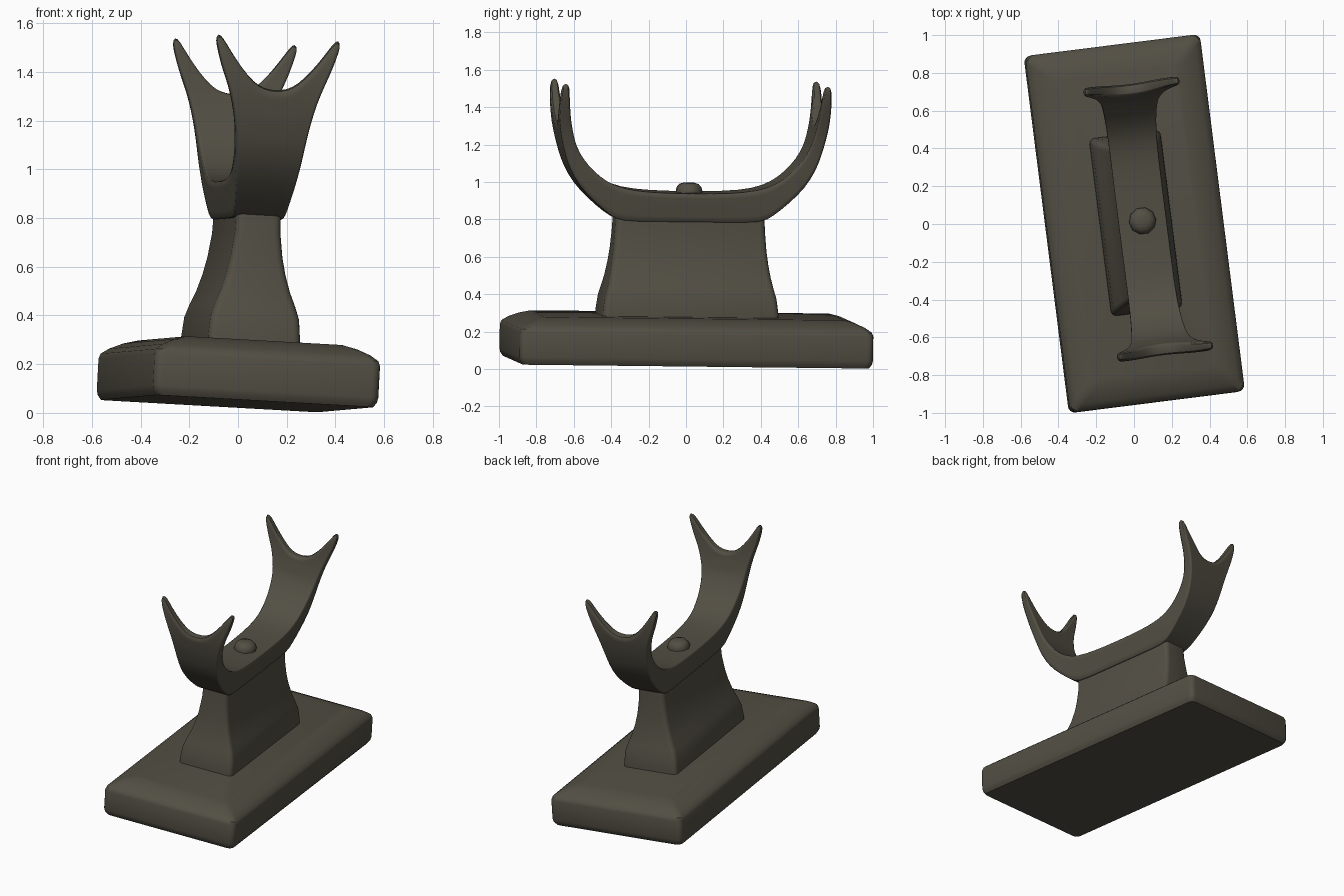
import bpy, bmesh, math
from mathutils import Matrix, Vector

if "Cube" in bpy.data.objects:
    bpy.data.objects.remove(bpy.data.objects["Cube"])

mat = bpy.data.materials.new("dark_olive_brown")
mat.diffuse_color = (0.085, 0.077, 0.057, 1)
mat.use_nodes = True
mat.node_tree.nodes["Principled BSDF"].inputs["Base Color"].default_value = mat.diffuse_color

# The whole model is turned about 7 degrees and leans slightly
LEAN = Vector((0, 0, 1)).rotation_difference(Vector((0.054, 0.018, 1)))
POSE = (Matrix.Translation((-0.004, 0, 0.038)) @ LEAN.to_matrix().to_4x4()
        @ Matrix.Rotation(math.radians(7.2), 4, 'Z'))


def finish(name, bm, angle=35, subsurf=0):
    bmesh.ops.recalc_face_normals(bm, faces=bm.faces[:])
    me = bpy.data.meshes.new(name)
    bm.transform(POSE)
    bm.to_mesh(me)
    bm.free()
    me.materials.append(mat)
    ob = bpy.data.objects.new(name, me)
    bpy.context.collection.objects.link(ob)
    if subsurf:
        m = ob.modifiers.new("smooth", 'SUBSURF')
        m.levels = m.render_levels = subsurf
    bpy.ops.object.select_all(action='DESELECT')
    ob.select_set(True)
    bpy.context.view_layer.objects.active = ob
    bpy.ops.object.shade_smooth_by_angle(angle=math.radians(angle))
    return ob


def rounded_rect(hx, hy, r, steps=4):
    pts = []
    for k, (sx, sy) in enumerate([(1, 1), (-1, 1), (-1, -1), (1, -1)]):
        for i in range(steps + 1):
            a = math.pi / 2 * (k + i / steps)
            pts.append((sx * (hx - r) + r * math.cos(a), sy * (hy - r) + r * math.sin(a)))
    return pts


def loft(bm, rings):
    rows = [[bm.verts.new(p) for p in ring] for ring in rings]
    n = len(rows[0])
    for a, b in zip(rows, rows[1:]):
        for i in range(n):
            j = (i + 1) % n
            bm.faces.new((a[i], a[j], b[j], b[i]))
    bm.faces.new(rows[0][::-1])
    bm.faces.new(rows[-1])


def rect_loft(name, sections, r):
    bm = bmesh.new()
    loft(bm, [[(x, y, z) for x, y in rounded_rect(hx, hy, r)] for z, hx, hy in sections])
    return finish(name, bm)


def lerp(table, v):
    if v <= table[0][0]:
        return table[0][1]
    for (a, p), (b, q) in zip(table, table[1:]):
        if v <= b:
            return p + (q - p) * (v - a) / (b - a)
    return table[-1][1]


# Base slab with softened top edge
rect_loft("base", [(0, .45, .935), (.02, .463, .948), (.04, .467, .952), (.17, .467, .952),
                   (.19, .46, .945), (.212, .43, .915), (.235, .38, .865),
                   (.25, .325, .81)], .035)

# Waisted stem
rect_loft("stem", [(.2, .19, .475), (.27, .19, .473), (.35, .183, .462), (.40, .167, .448),
                   (.46, .143, .434), (.53, .122, .422), (.6, .107, .413), (.7, .094, .405),
                   (.79, .092, .40)], .03)

# Cradle: a strip curving up at both ends into two forked arms
HALF_W = [(.76, .107), (.86, .122), (.95, .133), (1.05, .141), (1.155, .156), (1.25, .18),
          (1.31, .202), (1.37, .23), (1.49, .265)]
FORK = [(0, 1.28), (.25, 1.287), (.45, 1.31), (.64, 1.37), (.78, 1.435), (.87, 1.49),
        (.94, 1.505), (1, 1.48)]
INNER_Y = [(1.155, .63), (1.25, .658), (1.35, .675), (1.5, .688)]
OUTER_Y = [(1.04, .665), (1.15, .702), (1.28, .728), (1.4, .733), (1.5, .726)]
INNER = [(0, .907), (.2, .91), (.36, .925), (.46, .965), (.53, 1.02), (.59, 1.085)]
OUTER = [(0, .755), (.2, .755), (.385, .755), (.44, .79), (.525, .86), (.61, .945)]
COLS = [s * u for s, u in [(-1, u) for u, _ in FORK[:0:-1]] + [(1, u) for u, _ in FORK]]


def half_sheet(low, table, z0, min_w):
    rows = [[(u * max(min_w, lerp(HALF_W, z)), y, z) for u in COLS] for y, z in low]
    for t in range(7):
        row = []
        for u in COLS:
            z = z0 + (lerp(FORK, abs(u)) - z0) * t / 6
            row.append((u * lerp(HALF_W, z), lerp(table, z), z))
        rows.append(row)
    return rows


def whole_sheet(rows):
    back = [[(x, -y, z) for x, y, z in r] for r in rows[:0:-1]]
    return back + rows


bm = bmesh.new()
sheets = [[[bm.verts.new(p) for p in r] for r in whole_sheet(half_sheet(*args))]
          for args in ((INNER, INNER_Y, 1.155, .132), (OUTER, OUTER_Y, 1.04, 0))]
for s in sheets:
    for a, b in zip(s, s[1:]):
        for i in range(len(COLS) - 1):
            bm.faces.new((a[i], a[i + 1], b[i + 1], b[i]))


def border(s):
    return (s[0] + [r[-1] for r in s[1:-1]] + s[-1][::-1] + [r[0] for r in s[-2:0:-1]])


p, q = border(sheets[0]), border(sheets[1])
for i in range(len(p)):
    j = (i + 1) % len(p)
    bm.faces.new((p[i], p[j], q[j], q[i]))
finish("cradle", bm, 60, 1)

# Small stud in the middle of the cradle
bm = bmesh.new()
loft(bm, [[(r * math.cos(k * math.pi / 5), r * math.sin(k * math.pi / 5), z) for k in range(10)]
          for z, r in ((.88, .072), (.92, .072), (.938, .066), (.953, .052), (.96, .03))])
finish("stud", bm)
